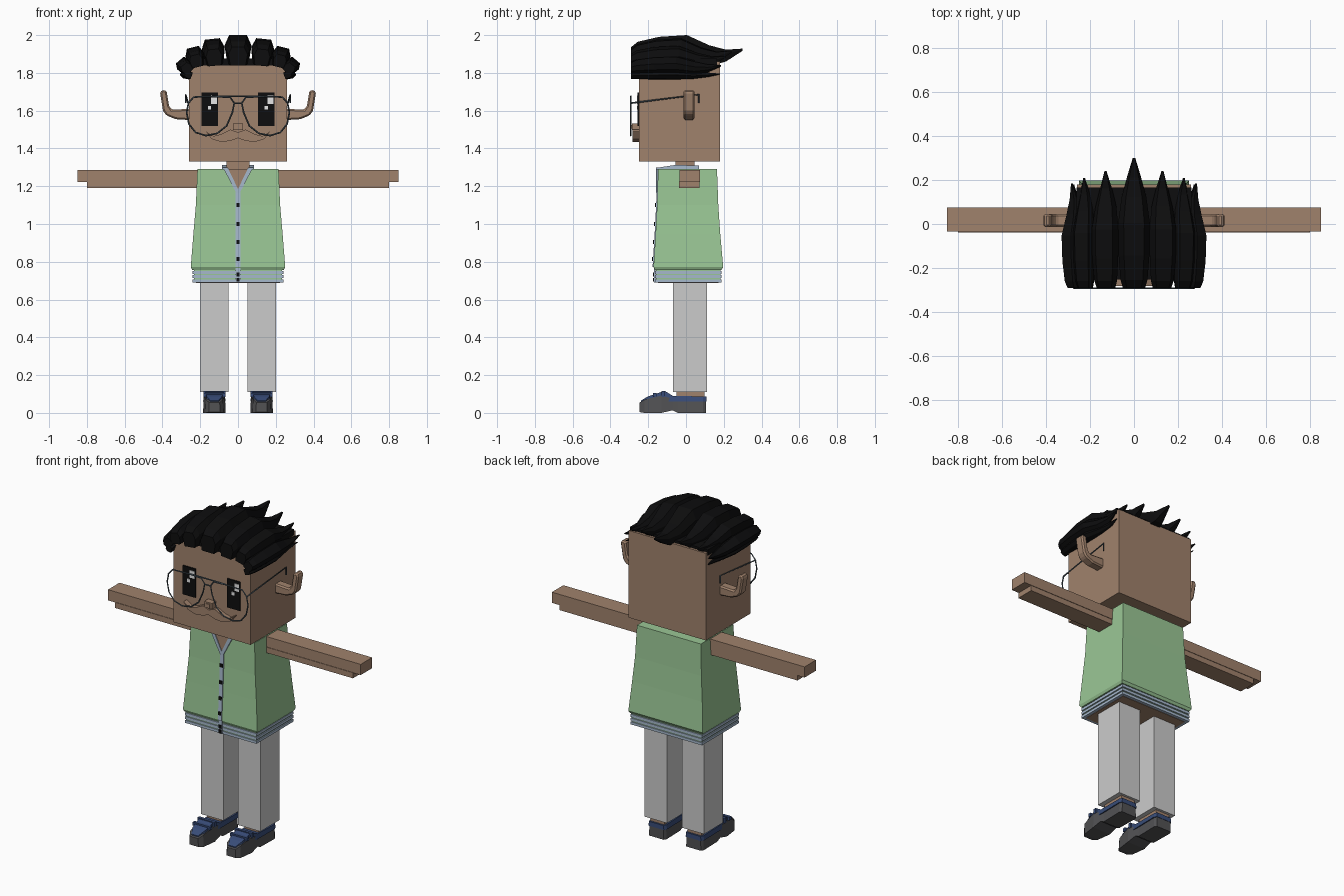
import bpy, bmesh, math
from mathutils import Vector

if "Cube" in bpy.data.objects:
    bpy.data.objects.remove(bpy.data.objects["Cube"], do_unlink=True)


def material(name, srgb):
    lin = [((c / 255 + 0.055) / 1.055) ** 2.4 if c > 10 else c / 255 / 12.92 for c in srgb]
    m = bpy.data.materials.new(name)
    m.use_nodes = True
    m.diffuse_color = (*lin, 1)
    m.node_tree.nodes["Principled BSDF"].inputs["Base Color"].default_value = (*lin, 1)
    return m


skin = material("skin brown", (160, 130, 108))
green = material("vest green", (154, 199, 149))
trim = material("trim pale blue", (166, 184, 204))
grey = material("trouser grey", (203, 203, 203))
sole = material("shoe charcoal", (82, 82, 84))
navy = material("shoe navy", (56, 76, 120))
black = material("hair black", (13, 13, 14))
white = material("eye white", (235, 235, 235))
steel = material("glasses steel", (72, 84, 92))

SIDES = (("left", 1), ("right", -1))


def finish(name, bm, mat):
    bmesh.ops.recalc_face_normals(bm, faces=bm.faces)
    me = bpy.data.meshes.new(name)
    bm.to_mesh(me)
    bm.free()
    me.materials.append(mat)
    ob = bpy.data.objects.new(name, me)
    bpy.context.collection.objects.link(ob)
    return ob


def loft(name, rings, mat):
    """Skin a closed solid through rings of equal point count."""
    bm = bmesh.new()
    rows = [[bm.verts.new(p) for p in ring] for ring in rings]
    n = len(rows[0])
    for a, b in zip(rows, rows[1:]):
        for i in range(n):
            j = (i + 1) % n
            bm.faces.new((a[i], a[j], b[j], b[i]))
    bm.faces.new(rows[0])
    bm.faces.new(rows[-1])
    return finish(name, bm, mat)


def box(name, x, y, z, mat, s=1):
    return loft(name, [[(s * x[0], y[0], h), (s * x[1], y[0], h),
                        (s * x[1], y[1], h), (s * x[0], y[1], h)] for h in z], mat)


def prism(name, outline, y, mat, s=1):
    return loft(name, [[(s * px, d, pz) for px, pz in outline] for d in y], mat)


def wire(name, points, closed=False):
    cu = bpy.data.curves.new(name, "CURVE")
    cu.dimensions = "3D"
    cu.bevel_depth = 0.0045
    cu.bevel_resolution = 0
    cu.use_fill_caps = True
    sp = cu.splines.new("POLY")
    sp.points.add(len(points) - 1)
    for p, co in zip(sp.points, points):
        p.co = (*co, 1)
    sp.use_cyclic_u = closed
    cu.materials.append(steel)
    ob = bpy.data.objects.new(name, cu)
    bpy.context.collection.objects.link(ob)


# Head, neck and ears
box("head", (-.26, .26), (-.25, .18), (1.33, 1.86), skin)
box("neck", (-.06, .06), (-.055, .045), (1.27, 1.34), skin)
EAR = [(.25, 1.55), (.33, 1.555), (.38, 1.575), (.397, 1.6), (.412, 1.69), (.405, 1.71),
       (.378, 1.705), (.365, 1.625), (.35, 1.605), (.25, 1.61)]
for side, s in SIDES:
    ear = prism(side + "_ear", EAR, (-.013, .045), skin, s)
    bev = ear.modifiers.new("bevel", "BEVEL")
    bev.width = 0.008
    bev.segments = 1

# Eyes with highlights
for side, s in SIDES:
    c = s * .15
    box(side + "_eye", (c - .043, c + .043), (-.257, -.249), (1.52, 1.695), black)
    box(side + "_eye_highlight", (c + .007, c + .038), (-.26, -.256), (1.635, 1.68), white)
    box(side + "_eye_glint", (c - .01, c + .008), (-.26, -.256), (1.605, 1.625), white)

# Nose and moustache
box("nose", (-.026, .026), (-.287, -.25), (1.497, 1.533), skin)
box("nose_tip", (-.014, .014), (-.292, -.28), (1.505, 1.525), skin)
HALF = [(.04, 1.5), (.09, 1.475), (.13, 1.465), (.17, 1.49), (.14, 1.45), (.09, 1.435), (.04, 1.44)]
stache = [(0, 1.485)] + HALF + [(0, 1.455)] + [(-x, z) for x, z in reversed(HALF)]
prism("moustache", stache, (-.282, -.249), skin)

# Glasses
LENS = [(.02, 1.64), (.03, 1.59), (.06, 1.52), (.11, 1.48), (.17, 1.468), (.225, 1.485),
        (.26, 1.53), (.272, 1.59), (.262, 1.64), (.235, 1.672), (.12, 1.675), (.04, 1.67)]
for side, s in SIDES:
    wire(side + "_lens_frame", [(s * x, -.292, z) for x, z in LENS], True)
    wire(side + "_glasses_arm", [(s * .264, -.292, 1.64), (s * .277, .068, 1.685), (s * .277, .068, 1.64)])
wire("glasses_bridge", [(-.02, -.292, 1.64), (.02, -.292, 1.64)])
wire("glasses_brow_bar", [(-.12, -.292, 1.677), (.12, -.292, 1.677)])

# Hair: tapered locks swept from the forehead to the back
HEX = [(-.65, 1), (.65, 1), (1, .2), (.8, -1), (-.8, -1), (-1, .2)]
SWEEP = [(0, .7, -.6), (.06, .85, -.35), (.25, .97, -.1), (.5, 1, 0),
         (.7, .78, -.55), (.85, .45, -.55), (1, .08, -.1)]


def lock(name, x, z, w, h, tip, roll=0.0):
    c, sn = math.cos(roll), math.sin(roll)
    rings = []
    for t, k, lift in SWEEP:
        y = -.29 + t * (tip + .29)
        ring = []
        for u, v in HEX:
            a, b = u * w * k, (v * k + lift) * h
            ring.append((x + a * c + b * sn, y, z - a * sn + b * c))
        rings.append(ring)
    loft(name, rings, black)


box("scalp", (-.262, .262), (-.253, .165), (1.84, 1.875), black)
lock("centre_hair_lock", 0, 1.93, .072, .07, .30)
for side, s in SIDES:
    lock(side + "_inner_hair_lock", s * .13, 1.918, .061, .062, .24, s * .1)
    lock(side + "_middle_hair_lock", s * .228, 1.89, .049, .047, .21, s * .25)
    lock(side + "_outer_hair_lock", s * .285, 1.84, .042, .036, .185, s * .7)
    lock(side + "_temple_hair_lock", s * .277, 1.795, .027, .026, .18, s * 1.2)

# Vest body, flaring to the hem
BODY = [(.757, .243, -.164, .188), (.772, .25, -.172, .197), (.95, .236, -.161, .181),
        (1.1, .223, -.153, .171), (1.29, .215, -.148, .164)]
loft("vest", [[(-hx, y0, z), (hx, y0, z), (hx, y1, z), (-hx, y1, z)] for z, hx, y0, y1 in BODY], green)


def front_y(z):
    for (z0, _, a, _), (z1, _, b, _) in zip(BODY, BODY[1:]):
        if z <= z1:
            return a + (b - a) * max(0, z - z0) / (z1 - z0)
    return BODY[-1][2]


# Ribbed waistband
for i in range(3):
    z = .69 + i * .023
    box(f"waist_rib_{i}", (-.24, .24), (-.165, .189), (z, z + .016), trim)
box("waist_lining", (-.234, .234), (-.159, .183), (.694, .758), green)
box("hips", (-.222, .222), (-.147, .171), (.688, .7), skin)

# Button strip
STRIP = [.772, .95, 1.1, 1.18]
loft("button_strip", [[(-.012, front_y(z) - .005, z), (.012, front_y(z) - .005, z),
                       (.012, front_y(z) + .004, z), (-.012, front_y(z) + .004, z)] for z in STRIP], trim)
box("waist_button_strip", (-.012, .012), (-.17, -.162), (.69, .772), trim)
for i, z in enumerate((.705, .733, .815, .905, 1.0, 1.1)):
    y = min(front_y(z), -.165 if z < .77 else 0)
    box(f"button_{i}", (-.009, .009), (y - .01, y - .002), (z - .01, z + .01), black)

# Open neckline and collar
prism("neckline", [(-.06, 1.292), (.06, 1.292), (0, 1.175)], (-.154, -.146), skin)
for side, s in SIDES:
    prism(side + "_lapel", [(.055, 1.3), (.08, 1.3), (.01, 1.165), (0, 1.165), (0, 1.185)],
          (-.158, -.147), trim, s)
    rail = [(-.158, 1.288, 1.297), (-.06, 1.288, 1.312), (.07, 1.288, 1.31)]
    loft(side + "_collar", [[(s * .062, y, a), (s * .085, y, a), (s * .085, y, b), (s * .062, y, b)]
                            for y, a, b in rail], trim)
box("back_collar", (-.085, .085), (.05, .07), (1.288, 1.31), trim)

# Arms with the shorter lower layer
for side, s in SIDES:
    box(side + "_arm", (.2, .85), (-.035, .075), (1.222, 1.287), skin, s)
    box(side + "_lower_arm", (.2, .8), (-.038, .072), (1.19, 1.224), skin, s)

# Legs, ankles and shoes
SOLE = [(-.245, .03, .004, .055), (-.22, .048, 0, .07), (-.13, .06, 0, .092), (-.07, .056, .014, .075),
        (-.045, .055, 0, .066), (.09, .058, 0, .063), (.106, .05, 0, .063)]
UPPER = [(-.237, .024, .05, .066), (-.2, .044, .055, .088), (-.14, .05, .06, .108), (-.11, .052, .06, .115),
         (-.07, .058, .06, .09), (.09, .06, .06, .087), (.108, .052, .06, .087)]
for side, s in SIDES:
    cx = s * .125
    box(side + "_trouser_leg", (.05, .2), (-.07, .112), (.11, .7), grey, s)
    box(side + "_ankle", (.078, .172), (-.05, .097), (.07, .115), skin, s)
    for part, table, mat in (("shoe_sole", SOLE, sole), ("shoe_upper", UPPER, navy)):
        loft(f"{side}_{part}", [[(cx - w, y, a), (cx + w, y, a), (cx + w * .93, y, b), (cx - w * .93, y, b)]
                                for y, w, a, b in table], mat)
    for i, y in enumerate((-.165, -.12)):
        box(f"{side}_shoe_lace_{i}", (.067, .183), (y - .009, y + .009), (.085, .106 + i * .01), navy, s)
